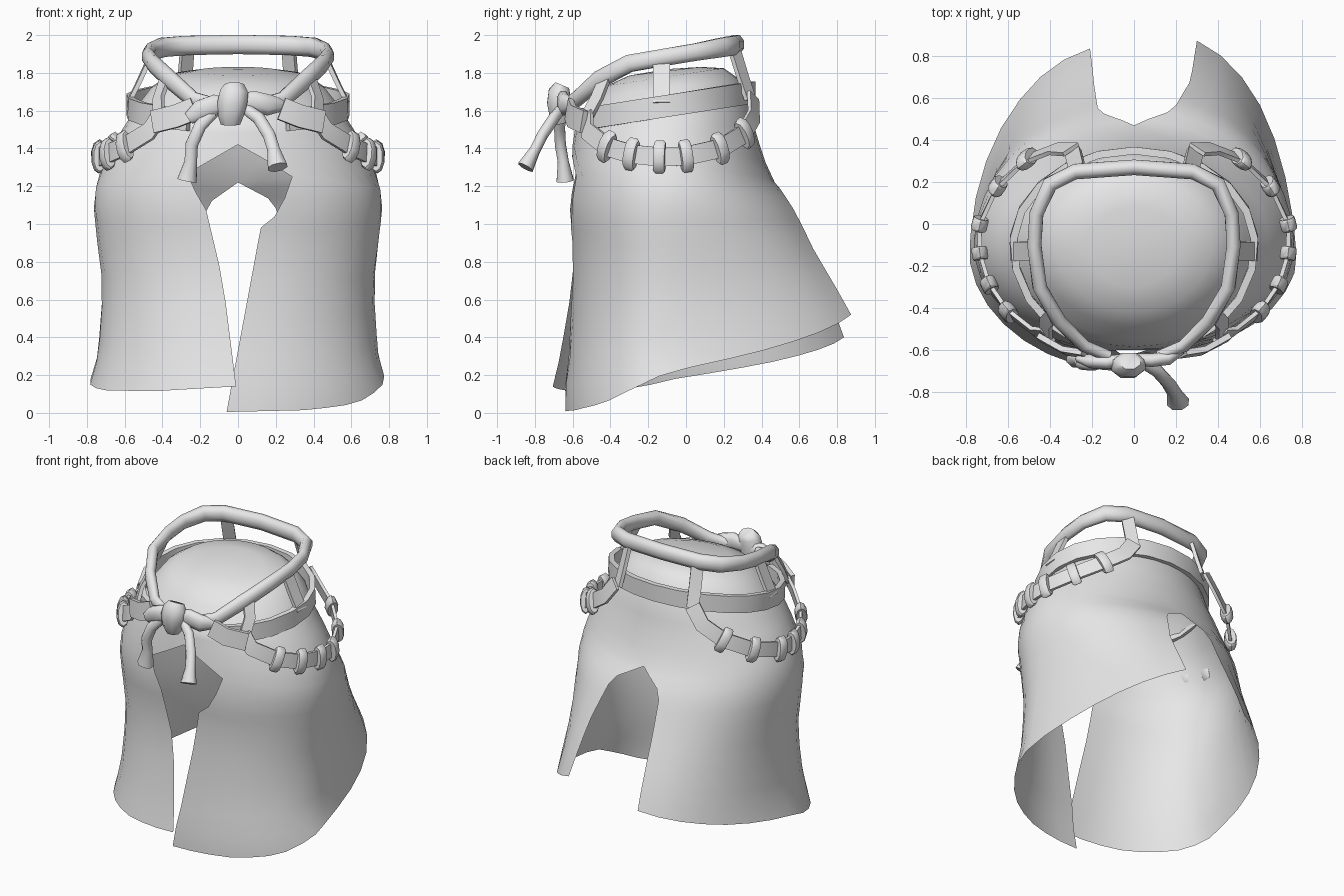
import bpy, bmesh, math
from mathutils import Vector

if "Cube" in bpy.data.objects:
    bpy.data.objects.remove(bpy.data.objects["Cube"])

cloth = bpy.data.materials.new("light_grey_cloth")
cloth.diffuse_color = (0.8, 0.8, 0.8, 1)
cloth.use_nodes = True
cloth.node_tree.nodes["Principled BSDF"].inputs["Base Color"].default_value = cloth.diffuse_color
YC = -0.1  # centre of the waist in y


def finish(bm, name, angle=40, fix=True):
    if fix:
        bmesh.ops.recalc_face_normals(bm, faces=bm.faces)
    me = bpy.data.meshes.new(name)
    bm.to_mesh(me)
    bm.free()
    ob = bpy.data.objects.new(name, me)
    bpy.context.collection.objects.link(ob)
    me.materials.append(cloth)
    bpy.ops.object.select_all(action='DESELECT')
    ob.select_set(True)
    bpy.context.view_layer.objects.active = ob
    bpy.ops.object.shade_smooth_by_angle(angle=math.radians(angle))
    return ob


def lerp_table(tab, k):
    """Piecewise linear lookup, first column ascending."""
    if k <= tab[0][0]:
        return tab[0][1:]
    for a, b in zip(tab, tab[1:]):
        if k <= b[0]:
            f = (k - a[0]) / (b[0] - a[0])
            return [p + (q - p) * f for p, q in zip(a[1:], b[1:])]
    return tab[-1][1:]


def oval(th, hx, yf, yb):
    c = math.cos(th)
    return hx * math.sin(th), YC - c * ((YC - yf) if c > 0 else (yb - YC))


def sweep(name, path, hu, hv, sides=4, scales=None, closed=False, out=None, angle=40):
    """Sweep a section along a path; hu is the outward half size, hv the other."""
    path = [Vector(p) for p in path]
    n = len(path)
    bm = bmesh.new()
    rings = []
    for i, p in enumerate(path):
        a = path[(i - 1) % n] if closed or i else p
        b = path[(i + 1) % n] if closed or i < n - 1 else p
        t = (b - a).normalized()
        u = Vector(out) if out else Vector((p.x, p.y - YC, 0))
        u = (u - t * u.dot(t)).normalized()
        v = t.cross(u)
        s = scales[i] if scales else 1
        k = math.sqrt(2) if sides == 4 else 1
        ring = []
        for j in range(sides):
            ang = 2 * math.pi * (j + 0.5) / sides
            ring.append(bm.verts.new(p + s * k * (u * hu * math.cos(ang) + v * hv * math.sin(ang))))
        rings.append(ring)
    for i in range(n if closed else n - 1):
        r, q = rings[i], rings[(i + 1) % n]
        for j in range(sides):
            bm.faces.new((r[j], r[(j + 1) % sides], q[(j + 1) % sides], q[j]))
    if not closed:
        bm.faces.new(rings[0])
        bm.faces.new(rings[-1])
    return finish(bm, name, angle)


# --- Skirt cloth: z -> half width, front y, back y
SHAPE = [(0.0, 0.80, -0.64, 1.24), (0.15, 0.79, -0.64, 1.18), (0.30, 0.745, -0.62, 1.09),
         (0.52, 0.725, -0.61, 0.97), (0.70, 0.72, -0.60, 0.85), (0.85, 0.74, -0.60, 0.74),
         (1.10, 0.765, -0.63, 0.58), (1.22, 0.75, -0.625, 0.47), (1.35, 0.70, -0.61, 0.41),
         (1.42, 0.665, -0.60, 0.39), (1.52, 0.60, -0.585, 0.36)]
# Edges of the front slit and back notch (z -> x), and hem heights, for each side
FRONT = {1: [(0.01, -0.06), (0.6, 0.05), (0.98, 0.12), (1.06, 0.22), (1.26, 0.29), (1.42, 0.0)],
         -1: [(0.14, 0.01), (0.7, 0.08), (1.08, 0.17), (1.26, 0.28), (1.42, 0.0)]}
BACK = {1: [(0.52, 0.30), (0.85, 0.27), (1.12, 0.19), (1.22, 0.0)],
        -1: [(0.40, 0.21), (0.8, 0.19), (1.10, 0.17), (1.22, 0.0)]}
HEM = {1: [(0, 0.005), (0.2, 0.015), (0.35, 0.05), (0.5, 0.15), (0.75, 0.33), (1, 0.52)],
       -1: [(0, 0.14), (0.2, 0.115), (0.4, 0.12), (0.5, 0.15), (0.75, 0.27), (1, 0.40)]}
N = 16


def surf(s, th, z):
    hx, yf, yb = lerp_table(SHAPE, z)
    if s < 0 and z < 1.22:  # left panel flares less behind, more in front
        yb = 0.47 + (yb - 0.47) * 0.72
        yf -= 0.07 * max(0, 0.7 - z) / 0.6
    x, y = oval(th, hx, yf, yb)
    return Vector((s * x, y, z))


def top_z(t):
    return 1.42 - 0.20 * t


DOME = [(1.63, 0.13, 0.53, -0.55, 0.33), (1.72, 0.15, 0.46, -0.49, 0.27), (1.78, 0.15, 0.37, -0.42, 0.2),
        (1.81, 0.12, 0.22, -0.3, 0.08), (1.82, 0.0, 0.0, YC, YC)]
bm = bmesh.new()
for s in (1, -1):
    rows = []
    # dome over the waist, then the yoke
    for z, tilt, hx, yf, yb in reversed(DOME):
        row = []
        for i in range(N + 1):
            x, y = oval(math.pi * i / N, hx, yf, yb)
            row.append(Vector((s * x, y, z + tilt * (y - YC))))
        rows.append(row)
    for f in (0, 0.33, 0.66):
        rows.append([surf(s, math.pi * i / N, 1.52 + (top_z(i / N) - 1.52) * f) for i in range(N + 1)])
    # side panel with slit and notch edges
    for v in (0, 0.05, 0.12, 0.2, 0.27, 0.31, 0.36, 0.5, 0.65, 0.8, 0.9, 1):
        row = []
        for i in range(N + 1):
            t = i / N
            z = top_z(t) + (lerp_table(HEM[s], t)[0] - top_z(t)) * v
            z0 = top_z(0) + (HEM[s][0][1] - top_z(0)) * v
            z1 = top_z(1) + (HEM[s][-1][1] - top_z(1)) * v
            a = math.asin(lerp_table(FRONT[s], z0)[0] / lerp_table(SHAPE, z0)[0])
            b = math.pi - math.asin(lerp_table(BACK[s], z1)[0] / lerp_table(SHAPE, z1)[0])
            row.append(surf(s, a + (b - a) * t, z))
        rows.append(row)
    grid = [[bm.verts.new(p) for p in row] for row in rows]
    for r, q in zip(grid, grid[1:]):
        for i in range(N):
            f = (r[i], q[i], q[i + 1], r[i + 1])
            bm.faces.new(f if s > 0 else f[::-1])
bmesh.ops.remove_doubles(bm, verts=bm.verts, dist=0.0005)
finish(bm, "skirt_cloth", 50, fix=False)

# --- Rolled collar, open at the knot
half = [(0.12, -0.63, 1.63), (0.24, -0.58, 1.66), (0.36, -0.46, 1.765), (0.45, -0.3, 1.85), (0.475, -0.1, 1.885),
        (0.465, 0.05, 1.91), (0.40, 0.19, 1.935), (0.28, 0.25, 1.945)]
mirrored = [(-x, y, z) for x, y, z in half]
sweep("collar_roll", half + [(0, 0.27, 1.95)] + mirrored[::-1], 0.04, 0.055, 8,
      [0.7, 0.8] + [0.9] * 4 + [1] * 5 + [0.9] * 4 + [0.8, 0.7], angle=60)

# --- Lower belt
belt = []
for i in range(19):
    x, y = oval(math.radians(27 + 306 * i / 18), 0.575, -0.62, 0.35)
    belt.append((x, y, 1.625 + 0.16 * (y - YC)))
sweep("lower_belt", belt, 0.018, 0.058, 4, angle=30)

for s, side in ((1, "right"), (-1, "left")):
    def flip(pts):
        return [(s * x, y, z) for x, y, z in pts]
    # loops from collar to belt
    sweep(side + "_front_loop", flip([(0.385, -0.43, 1.77), (0.42, -0.47, 1.67), (0.42, -0.53, 1.56)]), 0.012, 0.035)
    sweep(side + "_side_loop", flip([(0.475, -0.13, 1.86), (0.53, -0.13, 1.74), (0.58, -0.13, 1.64)]), 0.012, 0.045)
    sweep(side + "_back_loop", flip([(0.27, 0.26, 1.91), (0.28, 0.30, 1.78), (0.29, 0.34, 1.66)]), 0.012, 0.04)
    # front belt tab
    sweep(side + "_belt_tab", flip([(0.23, -0.62, 1.61), (0.33, -0.605, 1.57), (0.45, -0.54, 1.54)]), 0.014, 0.06)
    # hanging sash
    sash = flip([(0.41, -0.53, 1.58), (0.47, -0.52, 1.49), (0.60, -0.42, 1.41), (0.69, -0.29, 1.37),
                 (0.735, -0.14, 1.355), (0.735, 0.0, 1.36), (0.65, 0.18, 1.40), (0.51, 0.31, 1.48),
                 (0.38, 0.36, 1.57), (0.30, 0.355, 1.68)])
    sweep(side + "_sash", sash, 0.01, 0.05)
    # beads threaded on the sash
    for i in range(2, 8):
        p = Vector(sash[i])
        d = (Vector(sash[i + 1]) - Vector(sash[i - 1])).normalized()
        sweep(f"{side}_bead_{i - 1}", [p - d * 0.03, p - d * 0.02, p + d * 0.02, p + d * 0.03],
              0.04, 0.087, 10, [0.88, 1, 1, 0.88])

# --- Front knot with loops and tails
F = (0, -1, 0)
sweep("knot_wrap", [(-0.04, -0.66, 1.53), (-0.04, -0.67, 1.57), (-0.03, -0.675, 1.64), (-0.02, -0.67, 1.70),
                    (-0.02, -0.655, 1.735)], 0.065, 0.085, 8, [0.65, 0.85, 1, 0.95, 0.65], out=F, angle=60)
sweep("knot_left_loop", [(-0.03, -0.64, 1.63), (-0.12, -0.66, 1.63), (-0.20, -0.655, 1.60), (-0.26, -0.64, 1.56)],
      0.035, 0.06, 8, [0.7, 1, 1, 0.6], out=F, angle=60)
sweep("knot_right_loop", [(-0.03, -0.64, 1.64), (0.08, -0.65, 1.65), (0.16, -0.64, 1.63), (0.23, -0.60, 1.63)],
      0.035, 0.06, 8, [0.7, 1, 1, 0.6], out=F, angle=60)
sweep("left_tail", [(-0.12, -0.65, 1.60), (-0.20, -0.67, 1.52), (-0.245, -0.665, 1.42), (-0.25, -0.65, 1.33),
                    (-0.27, -0.64, 1.23)], 0.035, 0.04, 8, [0.8, 0.9, 0.9, 0.9, 1.4], out=F, angle=60)
sweep("right_tail", [(0.04, -0.66, 1.61), (0.11, -0.70, 1.56), (0.165, -0.76, 1.47), (0.19, -0.80, 1.39),
                     (0.21, -0.85, 1.30)], 0.033, 0.04, 8, [0.8, 0.9, 0.9, 0.9, 1.4], out=F, angle=60)
